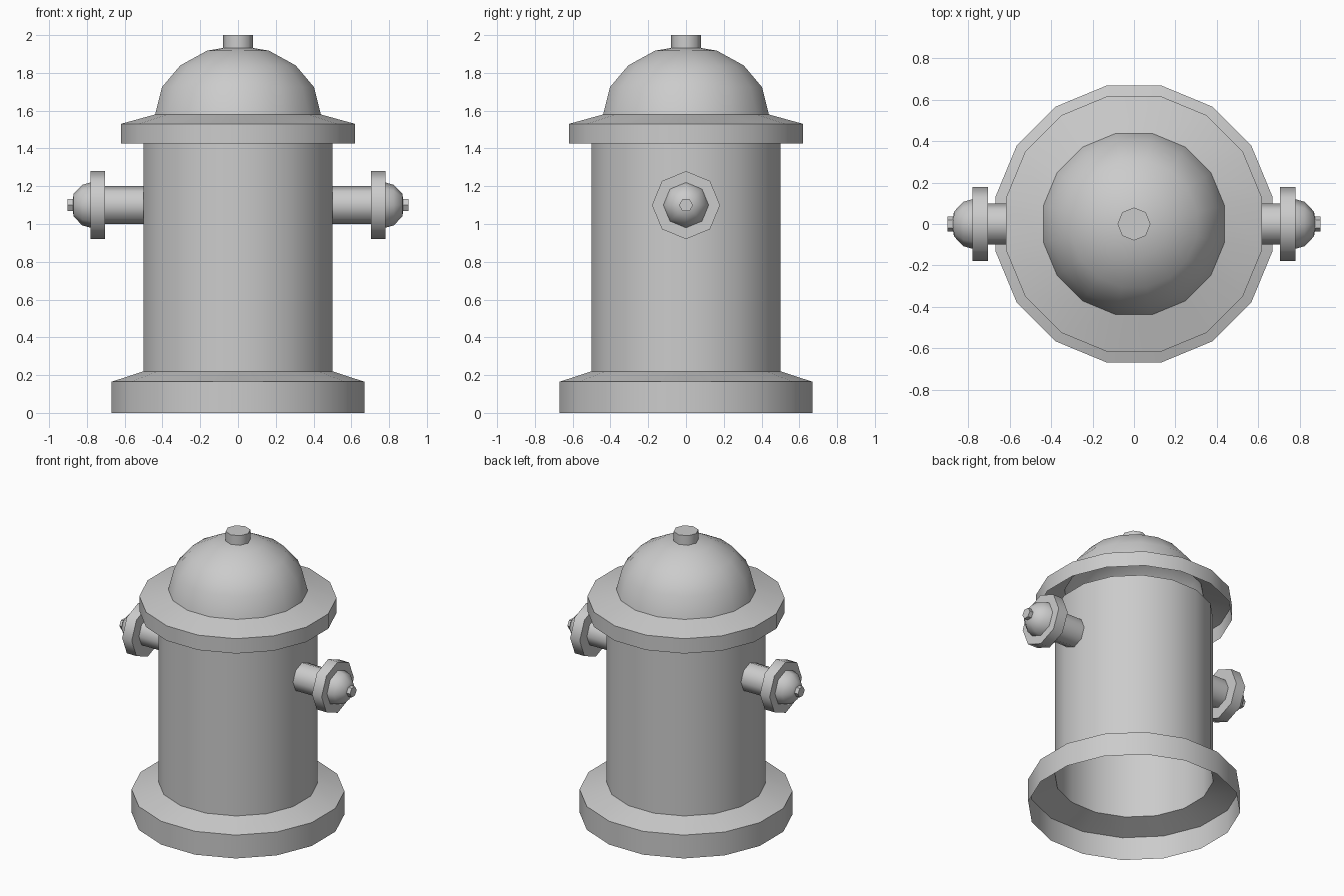
import bpy, bmesh, math
from mathutils import Matrix, Vector

cube = bpy.data.objects.get("Cube")
if cube:
    bpy.data.objects.remove(cube, do_unlink=True)

grey = bpy.data.materials.new("light grey")
grey.use_nodes = True
colour = (0.6, 0.6, 0.6, 1)
grey.diffuse_color = colour
grey.node_tree.nodes["Principled BSDF"].inputs["Base Color"].default_value = colour


def lathe(name, profile, sides, turn=0.0, matrix=Matrix(), smooth=30):
    """Spin (radius, height) points around z; radius 0 makes a pole."""
    bm = bmesh.new()
    rings = []
    for r, h in profile:
        if r == 0:
            rings.append([bm.verts.new((0, 0, h))] * sides)
        else:
            angles = [turn + math.tau * i / sides for i in range(sides)]
            rings.append([bm.verts.new((r * math.cos(a), r * math.sin(a), h)) for a in angles])
    for low, high in zip(rings, rings[1:]):
        for i in range(sides):
            j = (i + 1) % sides
            corners = dict.fromkeys((low[i], low[j], high[j], high[i]))
            bm.faces.new(corners)
    bm.transform(matrix)
    mesh = bpy.data.meshes.new(name)
    bm.to_mesh(mesh)
    bm.free()
    mesh.materials.append(grey)
    obj = bpy.data.objects.new(name, mesh)
    bpy.context.collection.objects.link(obj)
    bpy.ops.object.select_all(action='DESELECT')
    obj.select_set(True)
    bpy.context.view_layer.objects.active = obj
    bpy.ops.object.shade_smooth_by_angle(angle=math.radians(smooth))
    return obj


half = math.pi / 16

# Hollow base and barrel, open underneath
lathe("base_and_barrel", [(.682, 0), (.682, .165), (.51, .22), (.51, 1.425)], 16, half)

# Hollow cap: rim, sloped shoulder and dome
lathe("cap", [(.632, 1.425), (.632, 1.53), (.447, 1.58), (.41, 1.725), (.311, 1.84),
              (.166, 1.918), (0, 1.945)], 16, half, smooth=40)

# Knob on top of the dome
lathe("top_knob", [(.08, 1.92), (.08, 2), (0, 2)], 8, smooth=50)

# Side outlets, one each way along x
for side, s in (("left", 1), ("right", -1)):
    place = Matrix.Translation(Vector((0, 0, 1.1))) @ Matrix.Rotation(s * math.pi / 2, 4, 'Y')
    lathe(side + "_outlet_pipe", [(.1, .49), (.1, .71)], 8, 0, place, 50)
    lathe(side + "_outlet_flange", [(.1, .705), (.18, .705), (.18, .78), (.12, .78)], 8, 0, place, 50)
    lathe(side + "_outlet_cap", [(.12, .78), (.107, .825), (.06, .87), (0, .88)], 8, 0, place, 50)
    lathe(side + "_outlet_nut", [(.037, .865), (.037, .902), (0, .902)], 6, math.pi / 2, place, 50)
